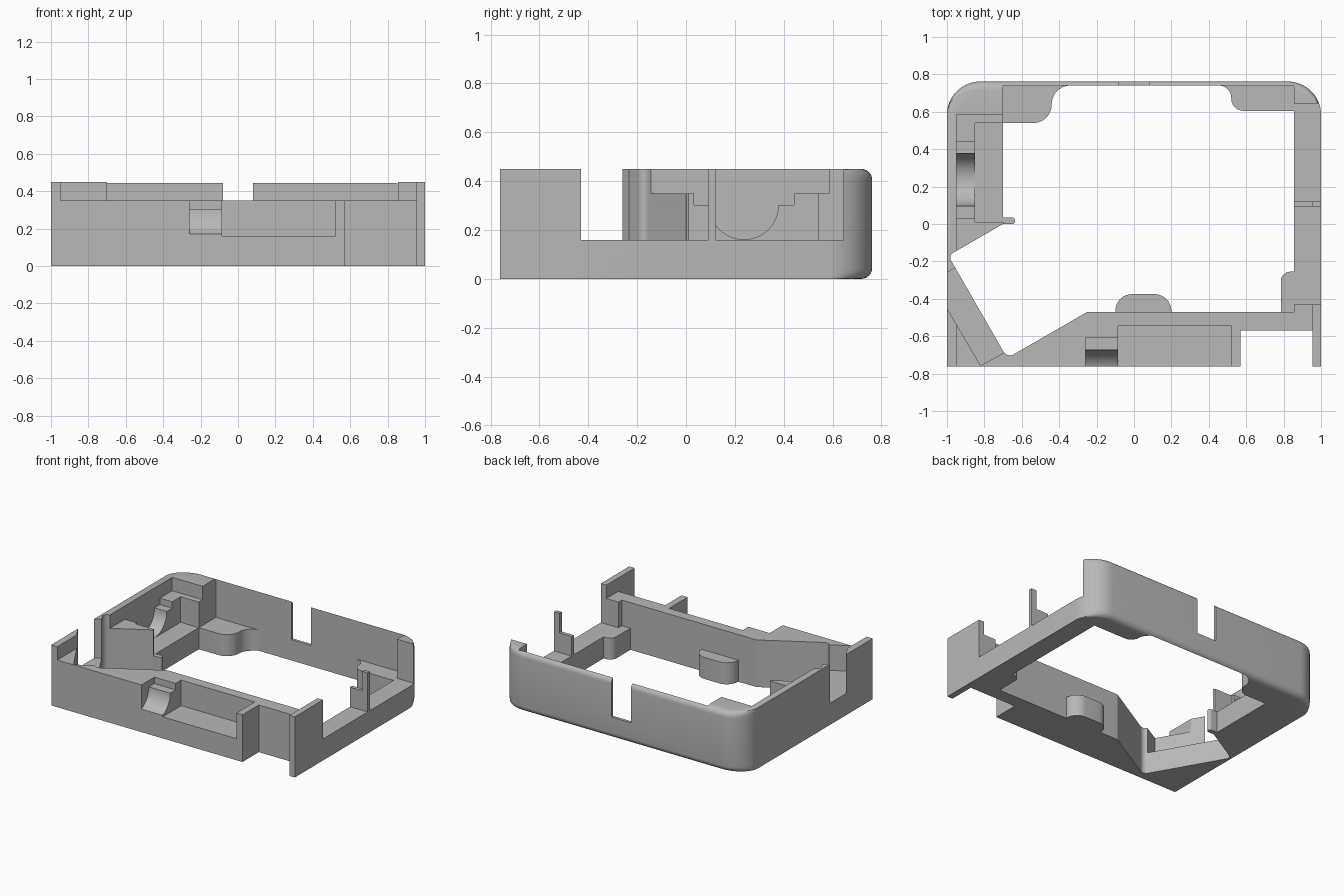
import bpy, bmesh
from math import pi, sin, cos, tan, radians
from mathutils import Vector

if "Cube" in bpy.data.objects:
    bpy.data.objects.remove(bpy.data.objects["Cube"])

grey = bpy.data.materials.new("plain_grey")
grey.use_nodes = True
grey.diffuse_color = (0.48, 0.48, 0.48, 1)
grey.node_tree.nodes["Principled BSDF"].inputs["Base Color"].default_value = grey.diffuse_color

TOP, SHELF, BAR = 0.45, 0.16, 0.35
FRONT, BACK = -0.762, 0.762


def loft(name, rings):
    """Solid skinned through closed rings of equal length."""
    bm = bmesh.new()
    loops = [[bm.verts.new(p) for p in ring] for ring in rings]
    n = len(loops[0])
    for a, b in zip(loops, loops[1:]):
        for i in range(n):
            j = (i + 1) % n
            bm.faces.new((a[i], a[j], b[j], b[i]))
    bm.faces.new(loops[0][::-1])
    bm.faces.new(loops[-1])
    bmesh.ops.recalc_face_normals(bm, faces=bm.faces)
    mesh = bpy.data.meshes.new(name)
    bm.to_mesh(mesh)
    bm.free()
    mesh.materials.append(grey)
    obj = bpy.data.objects.new(name, mesh)
    bpy.context.collection.objects.link(obj)
    return obj


def prism(name, outline, z0, z1):
    return loft(name, [[(p[0], p[1], z) for p in outline] for z in (z0, z1)])


def rect(x0, x1, y0, y1):
    return [(x0, y0), (x1, y0), (x1, y1), (x0, y1)]


def rounded(points, steps=10):
    """Outline with each corner (x, y, radius) turned into an arc."""
    out = []
    for i, (x, y, r) in enumerate(points):
        p = Vector((x, y))
        if r == 0:
            out.append(p)
            continue
        a = (Vector(points[i - 1][:2]) - p).normalized()
        b = (Vector(points[(i + 1) % len(points)][:2]) - p).normalized()
        half = a.angle(b) / 2
        centre = p + (a + b).normalized() * (r / sin(half))
        start = p + a * (r / tan(half)) - centre
        end = p + b * (r / tan(half)) - centre
        sweep = pi - 2 * half
        for k in range(steps + 1):
            t = sweep * k / steps
            out.append(centre + (start * sin(sweep - t) + end * sin(t)) / sin(sweep))
    return out


def cradle(name, x0, x1, yc):
    """Stepped half-round trough running along x."""
    zc, r, w = 0.302, 0.141, 0.205
    prof = [(yc - w, 0.6), (yc - w, zc)]
    prof += [(yc - r * cos(pi * k / 24), zc - r * sin(pi * k / 24)) for k in range(25)]
    prof += [(yc + w, zc), (yc + w, 0.6)]
    return loft(name, [[(x, y, z) for y, z in prof] for x in (x0, x1)])


# Outer block: rounded rear corners, rear top and bottom edges eased
def outer_ring(z, inset):
    yc, rx, ry = 0.585, 0.18, BACK - 0.585 - inset
    arc = [(1 - rx + rx * cos(pi / 2 * k / 14), yc + ry * sin(pi / 2 * k / 14)) for k in range(15)]
    pts = [(-1, FRONT), (1, FRONT)] + arc + [(-x, y) for x, y in reversed(arc)]
    return [(x, y, z) for x, y in pts]


ease = 0.045
steps = [pi / 2 * k / 6 for k in range(7)]
levels = [(ease * (1 - cos(a)), ease * (1 - sin(a))) for a in steps]
rings = [outer_ring(z, i) for z, i in levels]
rings += [outer_ring(TOP - z, i) for z, i in reversed(levels)]
frame = loft("enclosure_frame", rings)

# Central opening, with rounded bosses left standing round its rim
opening = rounded([
    (0.855, -0.255, 0), (0.855, 0.605, 0), (0.52, 0.605, 0.066), (0.52, 0.74, 0.066),
    (-0.44, 0.74, 0.099), (-0.44, 0.54, 0.099), (-0.7, 0.54, 0), (-0.7, 0.035, 0),
    (-0.635, 0.035, 0.017), (-0.635, 0, 0.017), (-0.7, 0, 0), (-0.993, -0.169, 0.03),
    (-0.678, -0.717, 0.04), (-0.25, -0.47, 0), (-0.1, -0.47, 0), (-0.1, -0.375, 0.09),
    (0.2, -0.375, 0.09), (0.2, -0.47, 0), (0.785, -0.47, 0), (0.785, -0.255, 0.05)])

# Low shelf behind the front bar, and the open right side
shelf = [(1.1, -0.43), (1.1, 0.645), (0.855, 0.645), (0.855, 0.74), (-0.7, 0.74),
         (-0.7, 0.54), (-0.85, 0.54), (-0.85, 0.012), (-0.7, 0.012), (-0.69, -0.01),
         (-0.5, -0.01), (-0.5, -0.2), (-0.25, -0.47), (0.855, -0.47), (0.855, -0.43)]

# Front bar and left ledge are lower than the outer walls
ledge = [(-0.95, -0.9), (0.955, -0.9), (0.955, -0.4), (-0.5, -0.1),
         (-0.65, 0.3), (-0.65, 0.585), (-0.95, 0.585)]

# Slanted channel across the front left corner
channel = [(-1.083, -0.308), (-0.82, -0.757), (-0.66, -0.668), (-0.9, -0.202)]

cutters = [
    prism("opening_cut", opening, -0.1, 0.6),
    prism("shelf_cut", shelf, SHELF, 0.6),
    prism("ledge_cut", ledge, BAR, 0.6),
    prism("channel_cut", channel, SHELF, 0.6),
    prism("front_pocket_cut", rect(-0.085, 0.52, -0.9, -0.545), SHELF, 0.6),
    prism("front_slot_cut", rect(0.57, 0.955, -0.9, -0.57), -0.1, 0.6),
    prism("rear_notch_cut", rect(-0.08, 0.08, 0.7, 0.9), SHELF, 0.6),
    cradle("front_cradle_cut", -0.26, -0.08, -0.815),
    cradle("left_cradle_cut", -0.95, -0.845, 0.237),
]
for c in cutters:
    c.hide_render = True
    mod = frame.modifiers.new(c.name, "BOOLEAN")
    mod.operation = "DIFFERENCE"
    mod.solver = "EXACT"
    mod.object = c

# Bake the cuts and drop the helpers
bpy.context.view_layer.update()
baked = bpy.data.meshes.new_from_object(frame.evaluated_get(bpy.context.evaluated_depsgraph_get()))
frame.modifiers.clear()
frame.data = baked
for c in cutters:
    bpy.data.objects.remove(c)

# Stepped post on the right side
profile = [(0.855, 0.14), (1, 0.14), (1, TOP), (0.955, TOP), (0.955, 0.305), (0.855, 0.305)]
post = loft("right_post", [[(x, y, z) for x, z in profile] for y in (0.093, 0.12)])

bpy.ops.object.select_all(action="DESELECT")
for obj in (frame, post):
    obj.select_set(True)
bpy.context.view_layer.objects.active = frame
bpy.ops.object.shade_smooth_by_angle(angle=radians(28))
